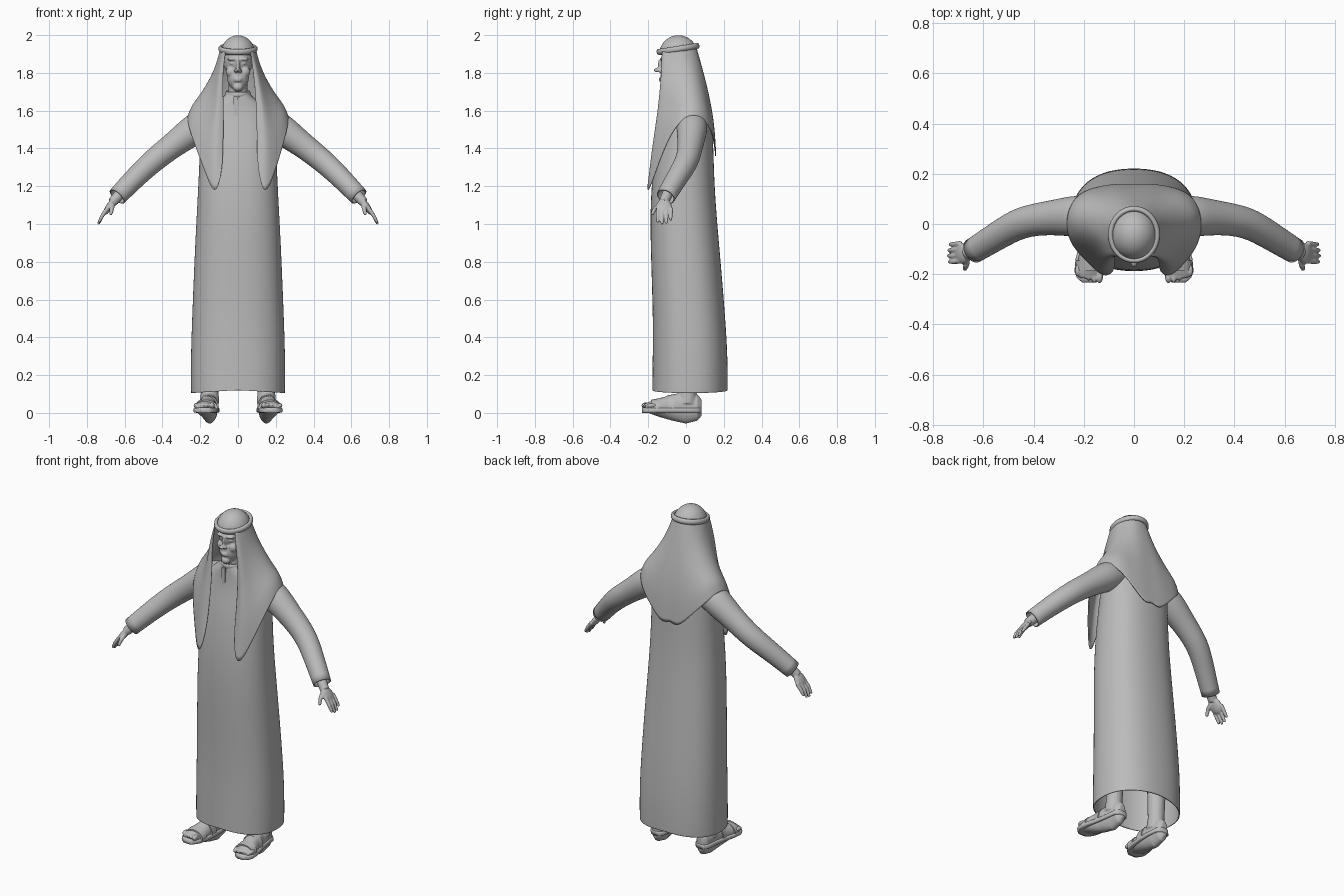
import bpy, bmesh
from math import sin, cos, pi, radians
from mathutils import Vector, Matrix

if "Cube" in bpy.data.objects:
    bpy.data.objects.remove(bpy.data.objects["Cube"], do_unlink=True)

grey = bpy.data.materials.new("plain_grey")
grey.use_nodes = True
GREY = (0.5, 0.5, 0.5, 1)
grey.diffuse_color = GREY
shader = next(n for n in grey.node_tree.nodes if n.type == 'BSDF_PRINCIPLED')
shader.inputs["Base Color"].default_value = GREY


def finish(bm, name, subsurf=0, thickness=0, voxel=0, smooth=True):
    """Turn a bmesh into a named object with its modifiers."""
    bmesh.ops.recalc_face_normals(bm, faces=bm.faces)
    mesh = bpy.data.meshes.new(name)
    for face in bm.faces:
        face.smooth = smooth
    bm.to_mesh(mesh)
    bm.free()
    mesh.materials.append(grey)
    obj = bpy.data.objects.new(name, mesh)
    bpy.context.collection.objects.link(obj)
    if voxel:
        remesh = obj.modifiers.new("blend", 'REMESH')
        remesh.mode = 'VOXEL'
        remesh.voxel_size = voxel
        remesh.use_smooth_shade = True
        relax = obj.modifiers.new("relax", 'SMOOTH')
        relax.iterations = 3
    if subsurf:
        sub = obj.modifiers.new("round", 'SUBSURF')
        sub.levels = sub.render_levels = subsurf
    if thickness:
        solid = obj.modifiers.new("cloth", 'SOLIDIFY')
        solid.thickness = thickness
    return obj


def section(center, u, v, power=2.0, count=24):
    """Closed superellipse around a center, spanned by two radius vectors."""
    def bend(t):
        return abs(t) ** (2 / power) * (1 if t > 0 else -1)
    center, u, v = Vector(center), Vector(u), Vector(v)
    angles = [2 * pi * i / count for i in range(count)]
    return [center + u * bend(cos(a)) + v * bend(sin(a)) for a in angles]


def loft(bm, rings, closed=True, caps=True):
    """Skin a row of equal point rings with quads."""
    rows = [[bm.verts.new(p) for p in ring] for ring in rings]
    n = len(rows[0])
    for a, b in zip(rows, rows[1:]):
        for i in range(n if closed else n - 1):
            j = (i + 1) % n
            bm.faces.new((a[i], a[j], b[j], b[i]))
    if caps:
        bm.faces.new(rows[0])
        bm.faces.new(rows[-1])


def tube(bm, path, caps=True, count=16):
    """Round limb through (x, y, z, radius) stations."""
    pts = [Vector(p[:3]) for p in path]
    rings = []
    for i, p in enumerate(pts):
        along = (pts[min(i + 1, len(pts) - 1)] - pts[max(i - 1, 0)]).normalized()
        side = along.cross(Vector((0, 1, 0.02))).normalized()
        r = path[i][3]
        rings.append(section(p, side * r, along.cross(side) * r, count=count))
    loft(bm, rings, caps=caps)


def blob(bm, center, size):
    bmesh.ops.create_uvsphere(
        bm, u_segments=20, v_segments=12, radius=1,
        matrix=Matrix.Translation(center) @ Matrix.Diagonal((*size, 1)))


def ring_band(name, center, rx, ry, thick, tall, tilt):
    """Closed band around the head or neck."""
    turn = Matrix.Rotation(radians(tilt), 3, 'X')
    bm = bmesh.new()
    rings = []
    for i in range(40):
        a = 2 * pi * i / 40
        out = Vector((cos(a), sin(a), 0))
        mid = Vector((rx * cos(a), ry * sin(a), 0))
        rings.append([Vector(center) + turn @ p
                      for p in section(mid, out * thick, (0, 0, tall), count=10)])
    loft(bm, rings + rings[:1], caps=False)
    bmesh.ops.remove_doubles(bm, verts=bm.verts, dist=1e-5)
    finish(bm, name)


# Long robe: height, half width, front, back
robe = [(.105, .25, -.18, .222), (.13, .251, -.18, .223), (.3, .252, -.178, .222),
        (.5, .245, -.176, .21), (.8, .233, -.186, .185), (1.0, .223, -.191, .167),
        (1.2, .212, -.186, .152), (1.4, .203, -.16, .146), (1.5, .2, -.137, .142),
        (1.58, .188, -.122, .13), (1.64, .135, -.117, .1), (1.675, .07, -.116, .035),
        (1.7, .062, -.11, .02)]
bm = bmesh.new()
rings = [section((0, (f + b) / 2, z), (w, 0, 0), (0, (b - f) / 2, 0), 2.3)
         for z, w, f, b in robe]
for p in rings[0]:
    p.z += .016 * (1 - abs(p.x) / .25)
loft(bm, rings, caps=False)
finish(bm, "robe", subsurf=2, thickness=.005)

# Collar and chest placket
ring_band("collar", (0, -.045, 1.69), .061, .067, .006, .014, 6)
bm = bmesh.new()
bmesh.ops.create_cube(bm, matrix=Matrix.Translation((-.012, -.119, 1.625))
                      @ Matrix.Diagonal((.022, .009, .1, 1)))
finish(bm, "placket", smooth=False)

# Head and face, blended from soft forms
bm = bmesh.new()
tube(bm, [(0, -.035, 1.6, .055), (0, -.045, 1.68, .052), (0, -.05, 1.78, .05)])
blob(bm, (0, -.045, 1.865), (.078, .086, .1))
blob(bm, (0, -.08, 1.775), (.058, .056, .068))
blob(bm, (0, -.113, 1.724), (.028, .027, .023))
blob(bm, (0, -.15, 1.815), (.014, .022, .012))
blob(bm, (0, -.13, 1.842), (.01, .02, .036))
for z in (1.769, 1.759):
    blob(bm, (0, -.13, z), (.023, .014, .006))
for s in (1, -1):
    blob(bm, (s * .03, -.122, 1.873), (.027, .017, .009))
    blob(bm, (s * .029, -.115, 1.85), (.015, .013, .009))
    blob(bm, (s * .037, -.1, 1.805), (.028, .028, .03))
    blob(bm, (s * .012, -.14, 1.811), (.01, .013, .009))
finish(bm, "head", voxel=.005)

# Crown of the headscarf
bm = bmesh.new()
blob(bm, (0, -.04, 1.895), (.095, .106, .105))
low = [v for v in bm.verts if v.co.z < 1.89]
bmesh.ops.delete(bm, geom=low, context='VERTS')
finish(bm, "scarf_crown", subsurf=1, thickness=.004)
ring_band("head_band", (0, -.042, 1.927), .093, .104, .011, .016, 9)

# Draped headscarf: columns from the back middle round to the front edge
drape = [
    [(0, .056, 1.94), (0, .09, 1.82), (0, .128, 1.66), (0, .15, 1.52), (0, .158, 1.38)],
    [(.04, .05, 1.94), (.05, .085, 1.82), (.065, .13, 1.66), (.07, .155, 1.5), (.05, .162, 1.34)],
    [(.07, .025, 1.94), (.085, .065, 1.82), (.12, .112, 1.67), (.15, .14, 1.56), (.14, .152, 1.44)],
    [(.09, -.01, 1.93), (.11, .04, 1.82), (.165, .085, 1.69), (.21, .115, 1.61), (.225, .125, 1.53)],
    [(.096, -.04, 1.93), (.122, 0, 1.82), (.195, .03, 1.7), (.25, .042, 1.645), (.272, .045, 1.6)],
    [(.09, -.08, 1.925), (.125, -.05, 1.81), (.195, -.04, 1.68), (.25, -.055, 1.6), (.268, -.07, 1.52)],
    [(.083, -.1, 1.92), (.118, -.095, 1.8), (.165, -.11, 1.63), (.2, -.14, 1.46), (.205, -.155, 1.3)],
    [(.075, -.12, 1.915), (.105, -.135, 1.8), (.135, -.155, 1.6), (.148, -.19, 1.4), (.145, -.215, 1.13)],
    [(.065, -.13, 1.91), (.082, -.13, 1.8), (.098, -.14, 1.62), (.1, -.168, 1.42), (.105, -.195, 1.27)]]


def right_side(p):
    shift = .022 if p[1] < -.1 and p[2] < 1.7 else 0
    return (shift - p[0], p[1], p[2])


columns = [[right_side(p) for p in col] for col in reversed(drape[1:])] + drape
bm = bmesh.new()
loft(bm, columns, closed=False, caps=False)
finish(bm, "headscarf", subsurf=3, thickness=.005)

# Foot outline: along y, middle x, half width, height above the sole
foot = [(.082, .15, .022, .045), (.06, .15, .042, .07), (0, .15, .048, .085),
        (-.07, .156, .054, .07), (-.14, .168, .061, .05), (-.19, .175, .058, .032),
        (-.215, .178, .045, .022)]

for s, side in ((1, "left"), (-1, "right")):
    # Sleeve
    bm = bmesh.new()
    arm = [(.1, .03, 1.56, .07), (.2, .032, 1.525, .085), (.26, .03, 1.48, .081),
           (.34, .024, 1.42, .068), (.45, .01, 1.335, .064), (.54, -.045, 1.25, .058),
           (.64, -.107, 1.145, .052)]
    tube(bm, [(s * x, y, z, r) for x, y, z, r in arm], caps=False)
    finish(bm, side + "_sleeve", subsurf=2, thickness=.006)

    # Hand with four fingers and a thumb
    bm = bmesh.new()
    tube(bm, [(s * .61, -.09, 1.175, .03), (s * .665, -.118, 1.115, .026)])
    tilt = Matrix.Rotation(s * radians(-32), 4, 'Y')
    bmesh.ops.create_uvsphere(
        bm, u_segments=20, v_segments=12, radius=1,
        matrix=Matrix.Translation((s * .683, -.117, 1.09)) @ tilt
        @ Matrix.Diagonal((.018, .042, .048, 1)))
    for i in range(4):
        y = -.15 + .023 * i
        drop = (.01, 0, .004, .02)[i]
        path = [(s * .69, y + .003, 1.085, .011), (s * .718, y, 1.045, .0105),
                (s * (.737 - drop / 3), y, 1.005 + drop, .008)]
        tube(bm, path, count=10)
        blob(bm, path[-1][:3], (.008, .008, .008))
    thumb = [(s * .665, -.13, 1.105, .015), (s * .668, -.165, 1.08, .012),
             (s * .673, -.178, 1.055, .009)]
    tube(bm, thumb, count=10)
    blob(bm, thumb[-1][:3], (.009, .009, .009))
    finish(bm, side + "_hand", voxel=.004)

    # Foot, toes and ankle
    bm = bmesh.new()
    loft(bm, [section((s * x, y, .028), (w * .9, 0, 0), (0, 0, h))
              for y, x, w, h in foot])
    tube(bm, [(s * .15, .005, .05, .052), (s * .15, .01, .12, .046),
              (s * .15, .015, .4, .055)])
    for i in range(5):
        size = .017 if i == 0 else .0125
        blob(bm, (s * (.137 + .022 * i), -.212 + .009 * max(0, i - 1), .04),
             (size * .8, .024, size))
    finish(bm, side + "_foot", voxel=.005)

    # Sandal sole and straps
    bm = bmesh.new()
    outline = foot + [(-.232, .178, .025, 0)]
    loft(bm, [section((s * x, y, .014), (w + .004, 0, 0), (0, 0, .014), 5)
              for y, x, w, h in outline])
    finish(bm, side + "_sole")
    bm = bmesh.new()
    for y, x, w, h in ((-.06, .156, .055, .076), (-.145, .169, .062, .053)):
        loft(bm, [section((s * x, y - d, .024), (w, 0, 0), (0, 0, h - d * .2))
                  for d in (0, .04)])
    bmesh.ops.bisect_plane(bm, geom=bm.verts[:] + bm.edges[:] + bm.faces[:],
                           plane_co=(0, 0, .012), plane_no=(0, 0, 1), clear_inner=True)
    straps = finish(bm, side + "_straps", smooth=False)
